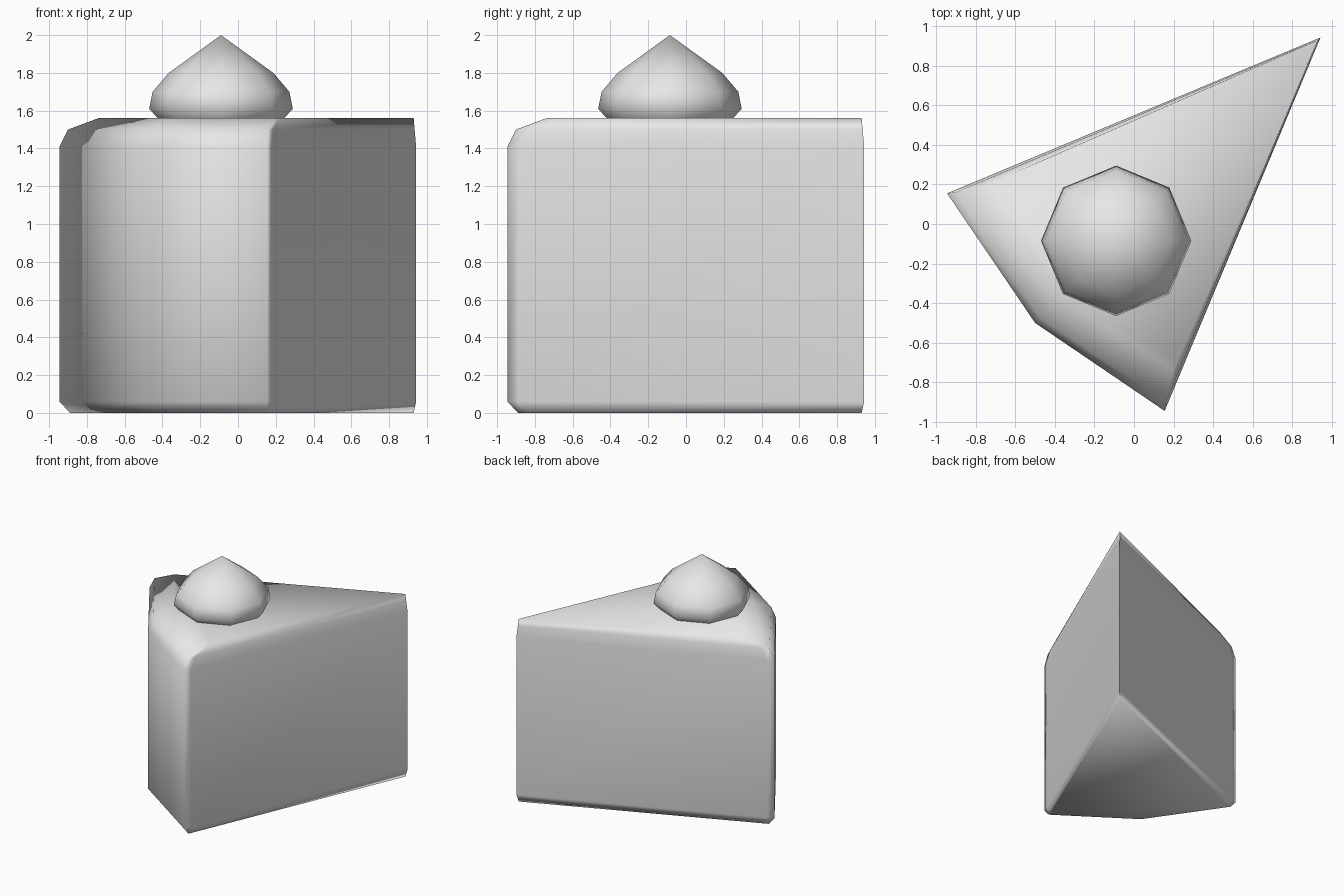
import bpy, bmesh, math
from mathutils import Vector

cube = bpy.data.objects.get("Cube")
if cube:
    bpy.data.objects.remove(cube)

gray = bpy.data.materials.new("plain_gray")
gray.use_nodes = True
gray.diffuse_color = (0.8, 0.8, 0.8, 1)
gray.node_tree.nodes["Principled BSDF"].inputs["Base Color"].default_value = (0.8, 0.8, 0.8, 1)


def loft(name, rings, sharp_column=None):
    """Skin closed rings of equal length, bottom to top, and cap both ends."""
    bm = bmesh.new()
    loops = [[bm.verts.new(p) for p in ring] for ring in rings]
    n = len(loops[0])
    for low, high in zip(loops, loops[1:]):
        for i in range(n):
            j = (i + 1) % n
            bm.faces.new((low[i], low[j], high[j], high[i]))
    bm.faces.new(loops[0][::-1])
    bm.faces.new(loops[-1])
    bmesh.ops.remove_doubles(bm, verts=bm.verts[:], dist=0.0001)
    bmesh.ops.recalc_face_normals(bm, faces=bm.faces[:])
    for f in bm.faces:
        f.smooth = True
    # Keep the thin end of the wedge crisp
    if sharp_column is not None:
        for e in bm.edges:
            if all(v.co.x > sharp_column for v in e.verts):
                e.smooth = False
    mesh = bpy.data.meshes.new(name)
    bm.to_mesh(mesh)
    bm.free()
    mesh.materials.append(gray)
    obj = bpy.data.objects.new(name, mesh)
    bpy.context.collection.objects.link(obj)
    return obj


def wedge_ring(z, tip, corner_x, corner_y, middle):
    """Wedge outline, mirrored across the diagonal x = y."""
    point = Vector((tip, tip, z))
    corner = Vector((corner_x, corner_y, z))
    support = corner.lerp(point, 0.03)
    mirror = [Vector((v.y, v.x, z)) for v in (support, corner)]
    return [point, *mirror, Vector((middle, middle, z)), corner, support]


# Cake slice with a small chamfer below and a rounded rim above
loft("cake_slice", [
    wedge_ring(0, 0.93, 0.155, -0.89, -0.465),
    wedge_ring(0.06, 0.943, 0.155, -0.945, -0.5),
    wedge_ring(1.41, 0.943, 0.155, -0.945, -0.5),
    wedge_ring(1.5, 0.935, 0.16, -0.90, -0.474),
    wedge_ring(1.56, 0.93, 0.2, -0.74, -0.365),
], sharp_column=0.9)

# Eight-sided pointed topping
profile = [(0.28, 1.5), (0.38, 1.61), (0.362, 1.7), (0.277, 1.8), (0, 2)]
rings = []
for r, z in profile:
    rings.append([(-0.09 + r * math.cos(math.tau * k / 8),
                   -0.085 + r * math.sin(math.tau * k / 8), z) for k in range(8)])


def pointed_topping():
    bm = bmesh.new()
    loops = [[bm.verts.new(p) for p in ring] for ring in rings[:-1]]
    apex = bm.verts.new(rings[-1][0])
    for i in range(8):
        j = (i + 1) % 8
        for low, high in zip(loops, loops[1:]):
            bm.faces.new((low[i], low[j], high[j], high[i]))
        bm.faces.new((loops[-1][i], loops[-1][j], apex))
    bm.faces.new(loops[0][::-1])
    for f in bm.faces:
        f.smooth = True
    mesh = bpy.data.meshes.new("cream_topping")
    bm.to_mesh(mesh)
    bm.free()
    mesh.materials.append(gray)
    obj = bpy.data.objects.new("cream_topping", mesh)
    bpy.context.collection.objects.link(obj)


pointed_topping()
